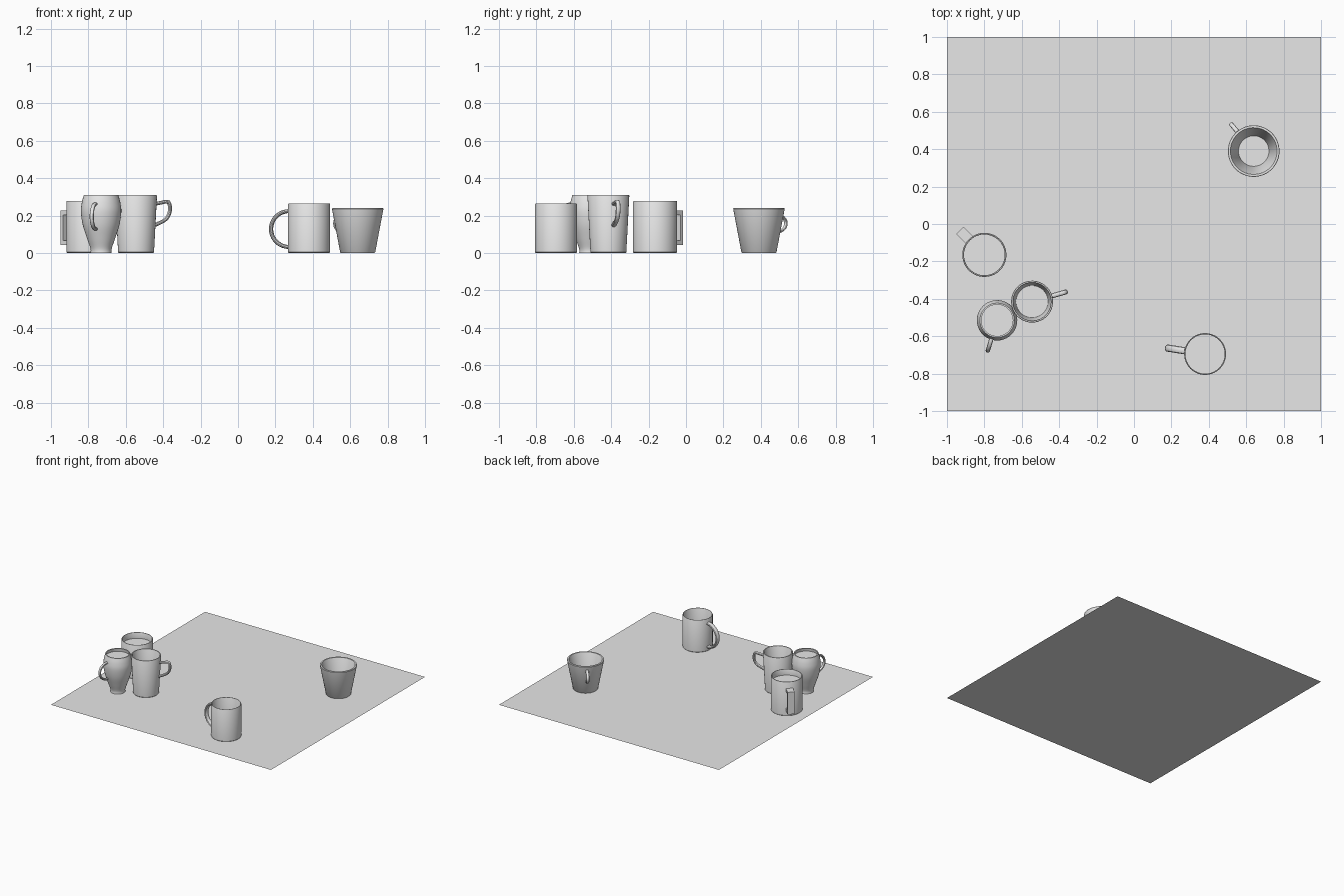
import bpy, bmesh, math
from mathutils import Matrix, Vector

cube = bpy.data.objects.get("Cube")
if cube:
    bpy.data.objects.remove(cube, do_unlink=True)

grey = bpy.data.materials.new("plain_grey")
grey.use_nodes = True
colour = (0.8, 0.8, 0.8, 1)
grey.diffuse_color = colour
grey.node_tree.nodes["Principled BSDF"].inputs["Base Color"].default_value = colour


def finish(name, bm, place=None, smooth=True):
    bmesh.ops.recalc_face_normals(bm, faces=bm.faces)
    mesh = bpy.data.meshes.new(name)
    bm.to_mesh(mesh)
    bm.free()
    mesh.materials.append(grey)
    obj = bpy.data.objects.new(name, mesh)
    bpy.context.collection.objects.link(obj)
    if place:
        obj.matrix_world = place
    if smooth:
        bpy.ops.object.select_all(action='DESELECT')
        obj.select_set(True)
        bpy.context.view_layer.objects.active = obj
        bpy.ops.object.shade_smooth_by_angle(angle=math.radians(35))
    return obj


def lathe(name, profile, place, segments=40):
    """Spin a closed (radius, height) profile; radius 0 makes a pole."""
    bm = bmesh.new()
    verts = [bm.verts.new((r, 0, z)) for r, z in profile]
    edges = [bm.edges.new(pair) for pair in zip(verts, verts[1:])]
    bmesh.ops.spin(bm, geom=verts + edges, cent=(0, 0, 0), axis=(0, 0, 1),
                   angle=math.tau, steps=segments)
    bmesh.ops.remove_doubles(bm, verts=bm.verts, dist=0.0001)
    return finish(name, bm, place)


def handle(name, path, width, thick, place, sides=10):
    """Sweep a section of the given size along a (radius, height) path."""
    bm = bmesh.new()
    rings = []
    grow = math.sqrt(2) if sides == 4 else 1
    for i, (r, z) in enumerate(path):
        here = Vector((r, z))
        before = (here - Vector(path[i - 1])).normalized() if i else None
        after = (Vector(path[i + 1]) - here).normalized() if i + 1 < len(path) else before
        before = before or after
        tangent = (before + after).normalized()
        normal = Vector((-tangent.y, tangent.x)) / max(0.5, tangent.dot(after))
        ring = []
        for k in range(sides):
            a = math.tau * (k + 0.5) / sides
            off = normal * (math.cos(a) * grow * thick / 2)
            ring.append(bm.verts.new((r + off.x, math.sin(a) * grow * width / 2, z + off.y)))
        rings.append(ring)
    for low, high in zip(rings, rings[1:]):
        for k in range(sides):
            n = (k + 1) % sides
            bm.faces.new((low[k], low[n], high[n], high[k]))
    bm.faces.new(rings[0])
    bm.faces.new(rings[-1])
    return finish(name, bm, place)


def arc(r, z, out, up, start=90, end=-90, steps=18):
    angles = [math.radians(start + (end - start) * i / steps) for i in range(steps + 1)]
    return [(r + out * math.cos(a), z + up * math.sin(a)) for a in angles]


def curve_through(points, steps=5):
    """Smooth path through the points."""
    pts = [Vector(p) for p in [points[0]] + points + [points[-1]]]
    result = []
    for a, b, c, d in zip(pts, pts[1:], pts[2:], pts[3:]):
        for i in range(steps):
            t = i / steps
            p = 0.5 * (2 * b + (c - a) * t + (2 * a - 5 * b + 4 * c - d) * t * t
                       + (3 * b - a - 3 * c + d) * t ** 3)
            result.append(tuple(p))
    return result + [points[-1]]


def spot(x, y, degrees):
    return Matrix.Translation((x, y, 0)) @ Matrix.Rotation(math.radians(degrees), 4, 'Z')


def cup_profile(bottom, top, height, wall, floor):
    """Straight-sided cup with a slightly eased rim and foot."""
    ease = 0.004
    inner = bottom - wall + (top - bottom) * floor / height
    return [(0, 0), (bottom - ease, 0), (bottom, ease), (top, height - ease),
            (top - ease / 2, height), (top - wall + ease / 2, height),
            (top - wall, height - ease), (inner, floor), (0, floor)]


# Ground sheet
bm = bmesh.new()
bmesh.ops.create_grid(bm, x_segments=1, y_segments=1, size=1)
finish("ground_sheet", bm, smooth=False)

# Filled straight mug with a square handle
place = spot(-0.8, -0.165, 135)
lathe("square_handle_mug", cup_profile(0.118, 0.118, 0.278, 0.009, 0.23), place)
handle("square_handle", [(0.112, 0.215), (0.175, 0.215), (0.175, 0.055), (0.112, 0.055)],
       0.053, 0.022, place, sides=4)

# Filled rounded mug with a narrow foot
place = spot(-0.732, -0.515, -107)
outside = curve_through([(0.056, 0), (0.057, 0.025), (0.076, 0.08), (0.098, 0.15),
                         (0.108, 0.22), (0.103, 0.27), (0.092, 0.31)])
lathe("rounded_mug", [(0, 0)] + outside + [(0.084, 0.31), (0.088, 0.285), (0, 0.285)], place)
handle("rounded_handle", arc(0.1, 0.195, 0.071, 0.067), 0.023, 0.018, place)

# Tall tapered mug with an angular ear handle
place = spot(-0.545, -0.415, 16)
lathe("tapered_mug", cup_profile(0.096, 0.112, 0.31, 0.011, 0.014), place)
ear = curve_through([(0.106, 0.262), (0.14, 0.269), (0.18, 0.272), (0.188, 0.225),
                     (0.165, 0.18), (0.102, 0.148)], steps=4)
handle("ear_handle", ear, 0.026, 0.02, place)

# Straight mug with a half-ring handle
place = spot(0.38, -0.695, 171)
lathe("ring_handle_mug", cup_profile(0.112, 0.112, 0.265, 0.007, 0.01), place)
handle("ring_handle", arc(0.108, 0.128, 0.098, 0.096), 0.038, 0.022, place)

# Wide flared cup with a small loop handle
place = spot(0.64, 0.39, 130)
lathe("flared_cup", cup_profile(0.094, 0.138, 0.24, 0.015, 0.014), place)
handle("loop_handle", arc(0.124, 0.158, 0.064, 0.046, 90, -100), 0.024, 0.015, place)
